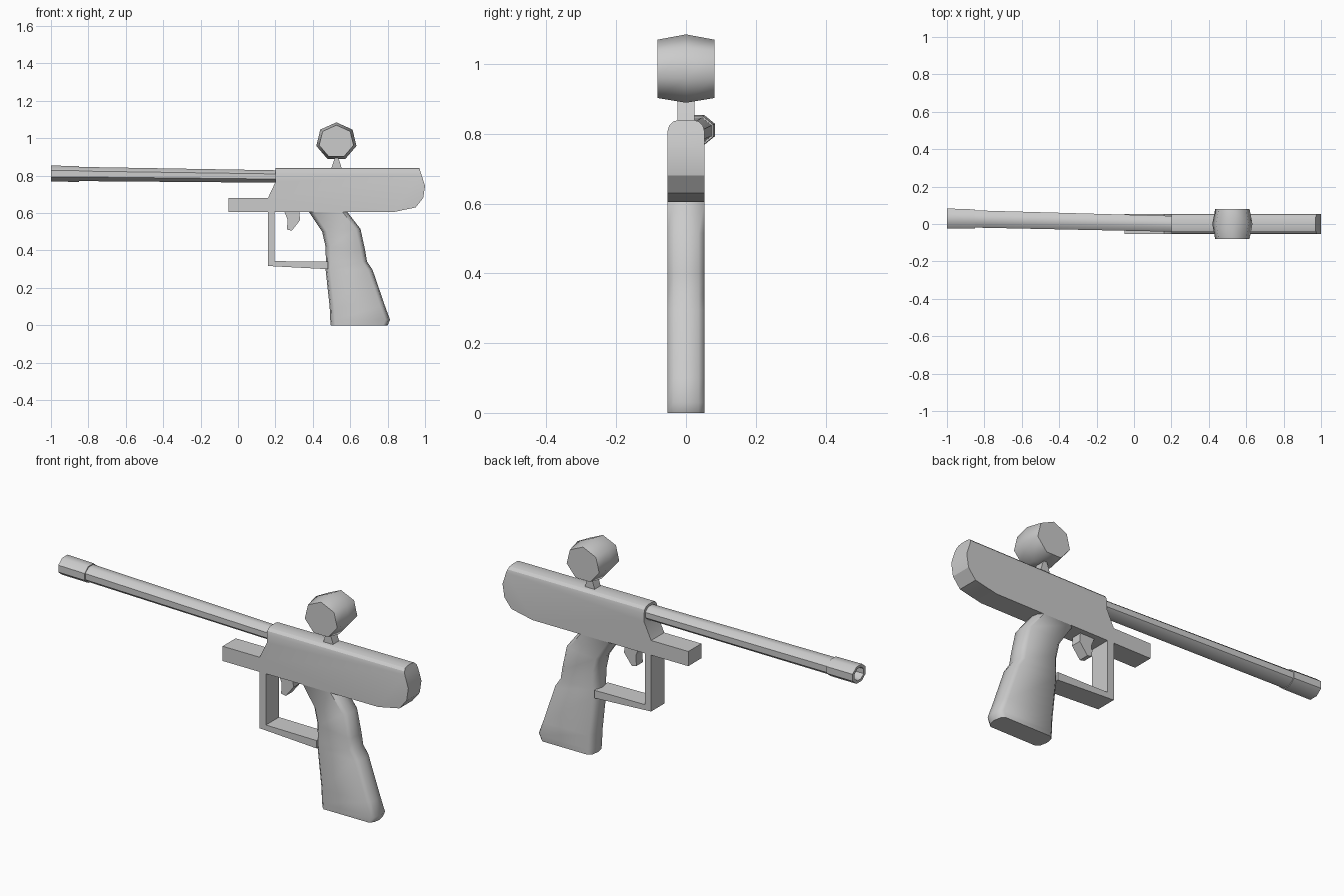
import bpy, bmesh
from math import cos, sin, pi, radians

if "Cube" in bpy.data.objects:
    bpy.data.objects.remove(bpy.data.objects["Cube"])

W = 0.053  # half thickness of the frame


def finish(name, bm, angle):
    bmesh.ops.recalc_face_normals(bm, faces=bm.faces)
    me = bpy.data.meshes.new(name)
    bm.to_mesh(me)
    bm.free()
    me.shade_smooth()
    me.set_sharp_from_angle(angle=radians(angle))
    ob = bpy.data.objects.new(name, me)
    bpy.context.collection.objects.link(ob)
    return ob


def loft(name, rings, angle=30):
    """Skin a list of equal-length point rings and cap both ends."""
    bm = bmesh.new()
    rows = [[bm.verts.new(p) for p in r] for r in rings]
    n = len(rows[0])
    for a, b in zip(rows, rows[1:]):
        for i in range(n):
            j = (i + 1) % n
            bm.faces.new((a[i], a[j], b[j], b[i]))
    bm.faces.new(rows[0])
    bm.faces.new(rows[-1])
    return finish(name, bm, angle)


def slab(name, profile, w, angle=25, bevel_if=None, offset=0.03):
    """Extrude an x-z profile across y, optionally rounding chosen edges."""
    bm = bmesh.new()
    sides = [[bm.verts.new((x, y, z)) for x, z in profile] for y in (-w, w)]
    n = len(profile)
    for s in sides:
        bm.faces.new(s)
    for i in range(n):
        j = (i + 1) % n
        bm.faces.new((sides[0][i], sides[0][j], sides[1][j], sides[1][i]))
    if bevel_if:
        edges = [e for e in bm.edges
                 if abs(e.verts[0].co.y - e.verts[1].co.y) < 1e-5
                 and all(bevel_if(v.co) for v in e.verts)]
        bmesh.ops.bevel(bm, geom=edges, offset=offset, segments=3,
                        profile=0.5, affect='EDGES')
    return finish(name, bm, angle)


def ring_x(x, cy, cz, ry, rz, n=8):
    """Polygon ring facing along x, flats on top and sides."""
    k = 1 / cos(pi / n)
    return [(x, cy + ry * k * cos(2 * pi * (i + .5) / n),
             cz + rz * k * sin(2 * pi * (i + .5) / n)) for i in range(n)]


# receiver with front rail, rounded along the top
slab("receiver", [(-0.05, 0.605), (-0.05, 0.68), (0.16, 0.68), (0.20, 0.765),
                  (0.20, 0.84), (0.97, 0.84), (1.0, 0.745), (0.99, 0.68),
                  (0.95, 0.63), (0.83, 0.605)], W, 28,
     lambda c: c.z > 0.83, 0.033)

# grip: rows pair a front-edge point with a back-edge point
rows = [(0.38, 0.605, 0.585, 0.605), (0.45, 0.50, 0.655, 0.515),
        (0.468, 0.42, 0.68, 0.40), (0.47, 0.34, 0.69, 0.34),
        (0.468, 0.30, 0.72, 0.295), (0.49, 0.10, 0.787, 0.10),
        (0.493, 0.03, 0.813, 0.03), (0.496, 0.0, 0.80, 0.0)]
section = [(0.025, -W), (0.007, -0.036), (0, 0), (0.007, 0.036), (0.025, W)]
loft("grip", [[(xf + d, y, zf) for d, y in section] +
              [(xb - d, y, zb) for d, y in reversed(section)]
              for xf, zf, xb, zb in rows], 50)

# trigger guard and trigger
slab("trigger_guard", [(0.16, 0.605), (0.16, 0.317), (0.48, 0.30),
                       (0.48, 0.34), (0.195, 0.343), (0.195, 0.605)], W)
slab("trigger", [(0.245, 0.615), (0.265, 0.565), (0.262, 0.512),
                 (0.288, 0.506), (0.332, 0.562), (0.327, 0.615)], 0.026)

# barrel, tapering slightly and drifting sideways
loft("barrel", [ring_x(-0.86, 0.027, 0.809, 0.046, 0.038),
                ring_x(0.24, 0.0, 0.795, 0.042, 0.033)], 50)

# hollow muzzle sleeve
loft("muzzle", [ring_x(-0.93, 0.029, 0.811, 0.034, 0.028),
                ring_x(-1.0, 0.030, 0.811, 0.036, 0.030),
                ring_x(-1.0, 0.030, 0.811, 0.053, 0.043),
                ring_x(-0.85, 0.027, 0.809, 0.051, 0.042)], 50)

# hopper: seven-sided drum lying along y, fatter in the middle
loft("hopper", [[(0.526 + 1.07 * r * cos(pi / 2 + 2 * pi * i / 7), y,
                  0.982 + r * sin(pi / 2 + 2 * pi * i / 7)) for i in range(7)]
                for y, r in ((-0.081, 0.088), (0, 0.103), (0.081, 0.088))], 55)

# hopper neck
slab("hopper_neck", [(0.498, 0.835), (0.513, 0.882), (0.522, 0.90),
                     (0.532, 0.90), (0.541, 0.882), (0.556, 0.835)], 0.024)
